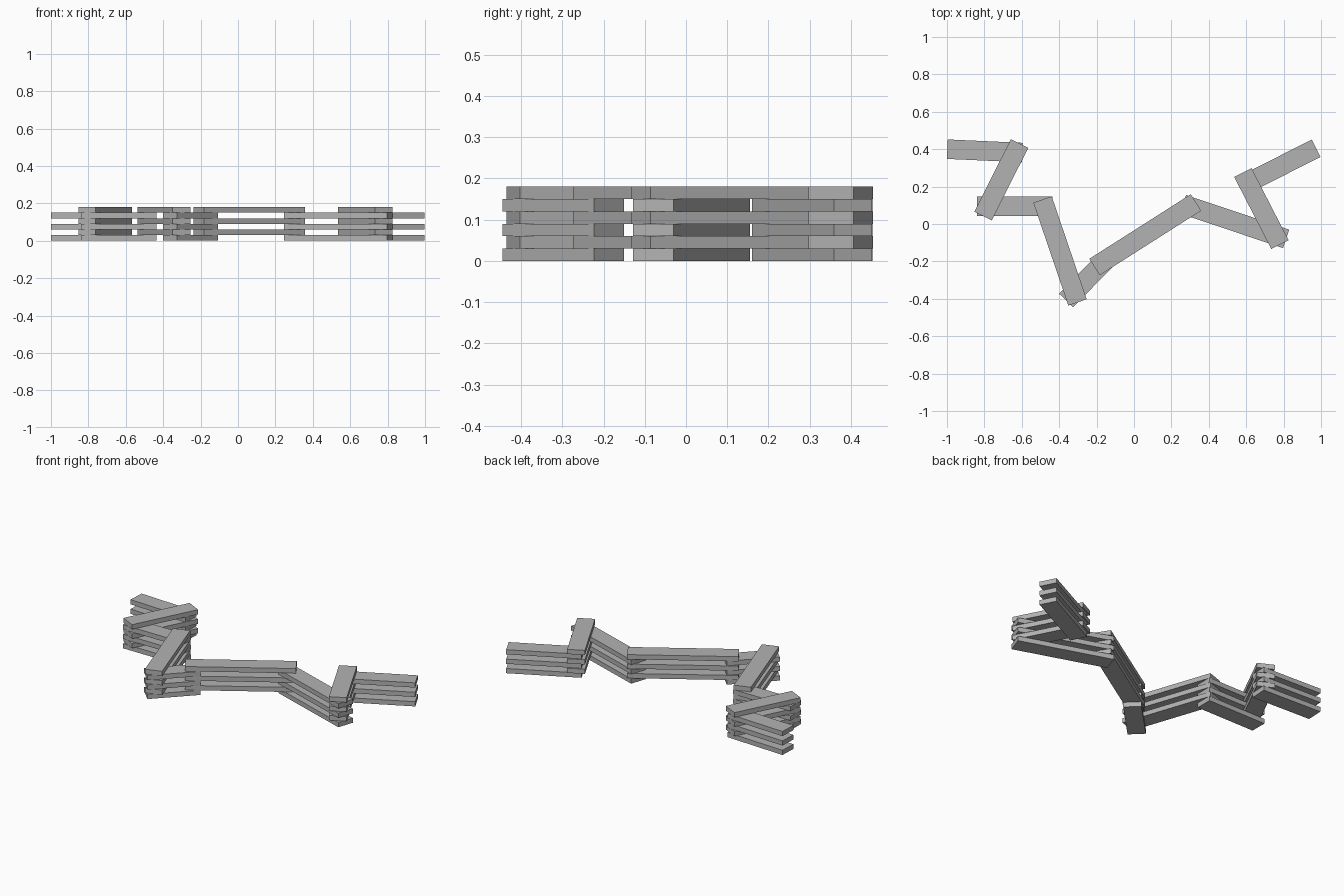
import bpy
import math

if "Cube" in bpy.data.objects:
    bpy.data.objects.remove(bpy.data.objects["Cube"])

LAYER = 0.03   # rail thickness
WIDTH = 0.104  # rail width

grey = bpy.data.materials.new("weathered grey")
grey.diffuse_color = (0.45, 0.45, 0.45, 1)
grey.use_nodes = True
grey.node_tree.nodes["Principled BSDF"].inputs["Base Color"].default_value = grey.diffuse_color


def rail(name, start, end, z, width=WIDTH):
    """One flat rail between two plan points, resting at height z."""
    dx, dy = end[0] - start[0], end[1] - start[1]
    bpy.ops.mesh.primitive_cube_add(
        size=1,
        location=((start[0] + end[0]) / 2, (start[1] + end[1]) / 2, z + LAYER / 2),
        rotation=(0, 0, math.atan2(dy, dx)))
    ob = bpy.context.object
    ob.name = name
    ob.scale = (math.hypot(dx, dy), width, LAYER)
    ob.data.materials.append(grey)


# Zigzag fence panels, left to right; they alternate low and high layers
panels = [
    ((-0.998, 0.400), (-0.597, 0.382)),
    ((-0.807, 0.043), (-0.612, 0.430)),
    ((-0.840, 0.094), (-0.435, 0.094)),
    ((-0.489, 0.131), (-0.302, -0.419)),
    ((-0.363, -0.409), (-0.145, -0.187)),
    ((-0.211, -0.230), (0.331, 0.115)),
    ((0.2615, 0.1055), (0.8135, -0.0795)),
    ((0.582, 0.275), (0.780, -0.110)),
    ((0.582, 0.207), (0.974, 0.405)),
]

# Three interleaved rails per panel
for i, (a, b) in enumerate(panels):
    for level in range(3):
        rail(f"panel_{i + 1}_rail_{level + 1}", a, b, (2 * level + i % 2) * LAYER)
